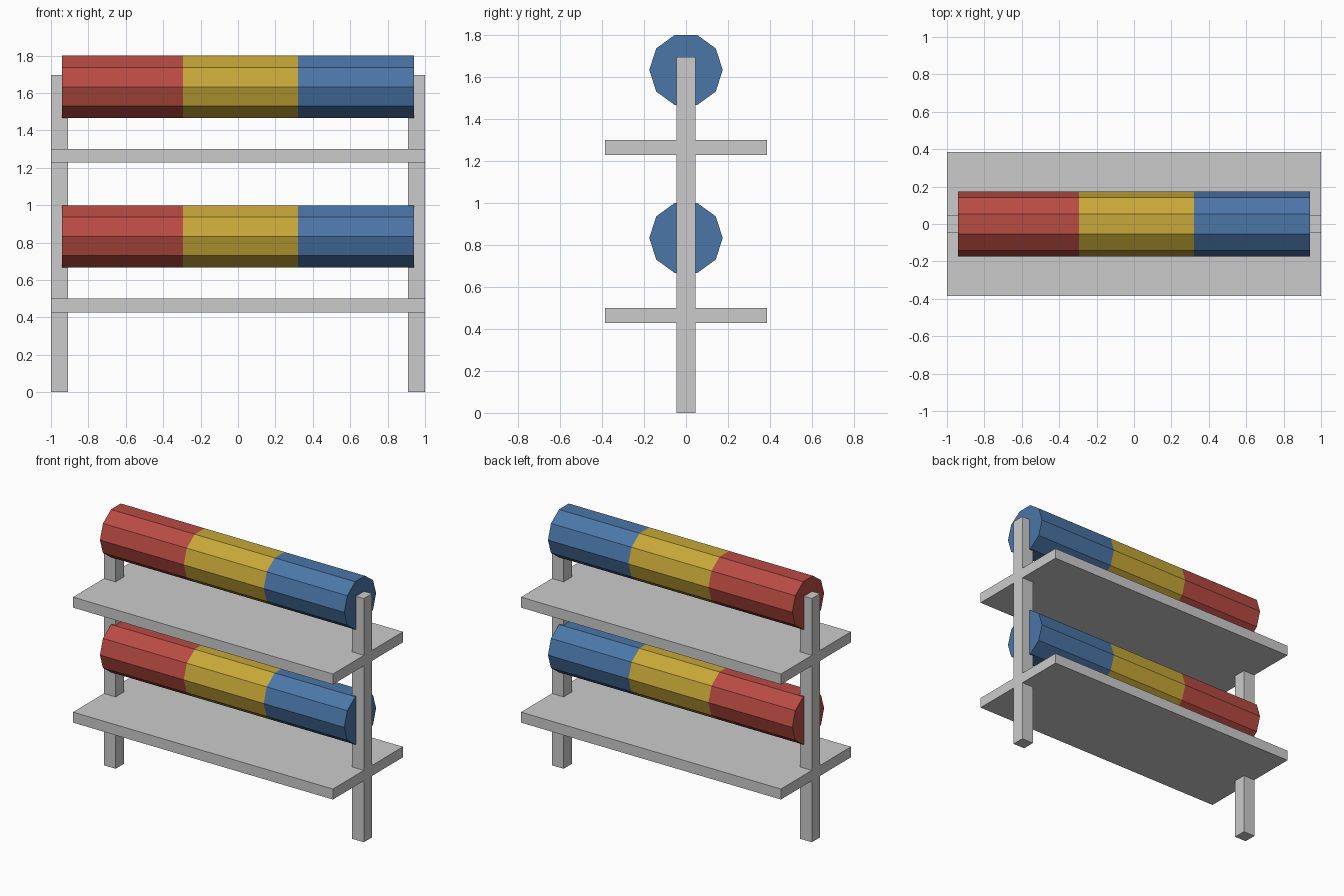
import bpy
import bmesh
from math import cos, sin, radians

if "Cube" in bpy.data.objects:
    bpy.data.objects.remove(bpy.data.objects["Cube"])


def material(name, color):
    m = bpy.data.materials.new(name)
    m.diffuse_color = (*color, 1)
    m.use_nodes = True
    m.node_tree.nodes["Principled BSDF"].inputs["Base Color"].default_value = m.diffuse_color
    return m


def add_object(name, bm):
    bmesh.ops.recalc_face_normals(bm, faces=bm.faces)
    mesh = bpy.data.meshes.new(name)
    bm.to_mesh(mesh)
    bm.free()
    ob = bpy.data.objects.new(name, mesh)
    bpy.context.collection.objects.link(ob)
    return ob


def box(name, lo, hi):
    bm = bmesh.new()
    bmesh.ops.create_cube(bm, size=1)
    for v in bm.verts:
        v.co = [(a + b) / 2 + c * (b - a) for a, b, c in zip(lo, hi, v.co)]
    return add_object(name, bm)


def roll(name, z, stops, mats, radius=0.175, sides=10):
    # ten-sided bar along x, one colour band between each pair of stops
    bm = bmesh.new()
    angles = [radians(360 * i / sides) for i in range(sides)]
    rings = [[bm.verts.new((x, radius * cos(a), z + radius * sin(a)))
              for a in angles] for x in stops]
    for band, (r0, r1) in enumerate(zip(rings, rings[1:])):
        for i in range(sides):
            j = (i + 1) % sides
            bm.faces.new((r0[i], r0[j], r1[j], r1[i])).material_index = band
    bm.faces.new(rings[0]).material_index = 0
    bm.faces.new(rings[-1]).material_index = len(mats) - 1
    ob = add_object(name, bm)
    for m in mats:
        ob.data.materials.append(m)


bands = [material("red", (0.48, 0.07, 0.055)),
         material("yellow", (0.57, 0.39, 0.04)),
         material("blue", (0.07, 0.18, 0.39))]

# end posts
box("left_post", (-1, -0.045, 0), (-0.91, 0.045, 1.695))
box("right_post", (0.91, -0.045, 0), (1, 0.045, 1.695))

# two tiers: a plank seat with a padded coloured roll above it
for tier, base in (("lower", 0.0), ("upper", 0.8)):
    box(tier + "_shelf", (-1, -0.385, base + 0.427), (1, 0.385, base + 0.5))
    roll(tier + "_roll", base + 0.833, (-0.94, -0.295, 0.32, 0.94), bands)
